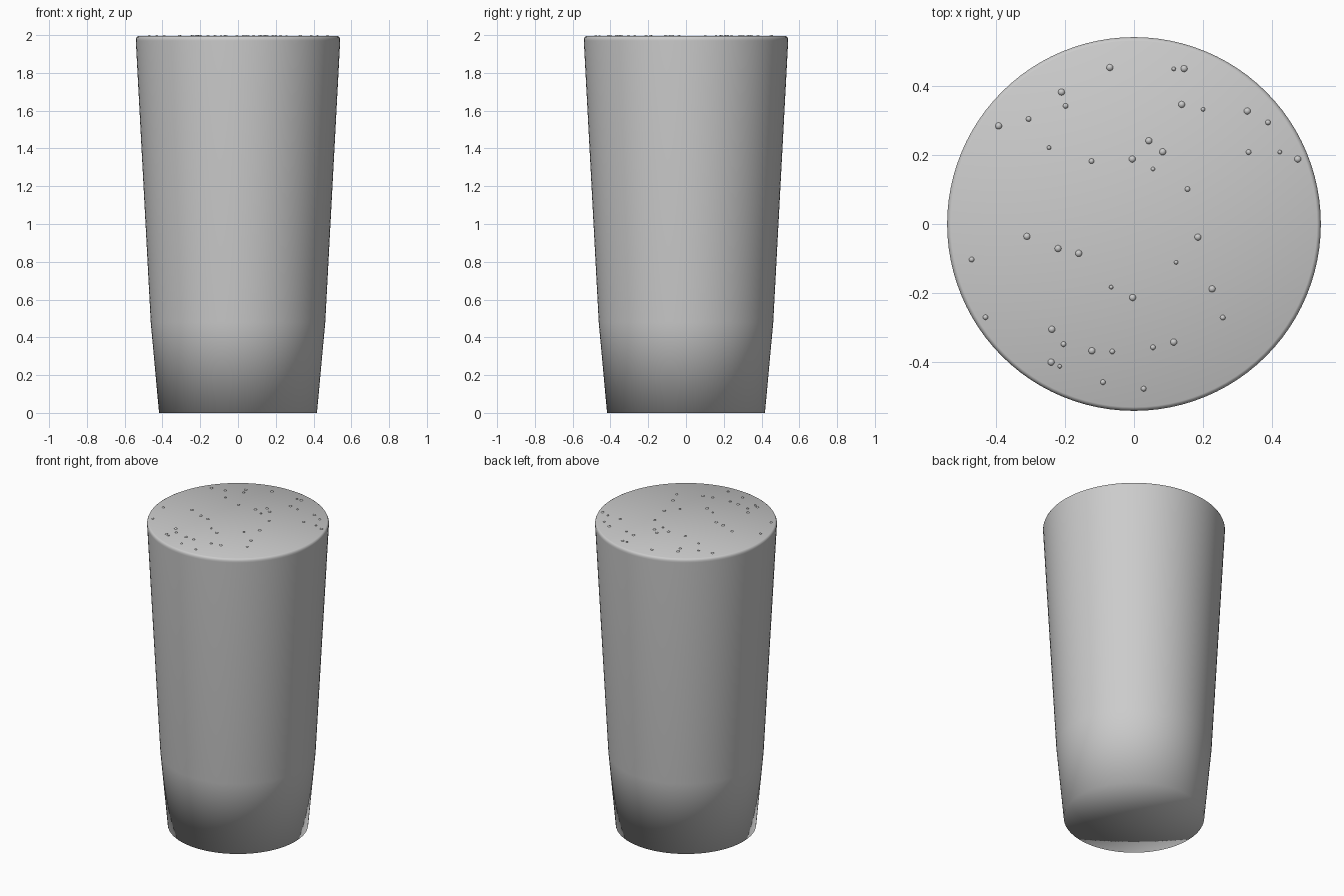
import bpy, bmesh
from math import sin, cos, tau
from mathutils import Matrix

if "Cube" in bpy.data.objects:
    bpy.data.objects.remove(bpy.data.objects["Cube"])

TOP = 1.994


def finish(bm, name):
    bmesh.ops.recalc_face_normals(bm, faces=bm.faces)
    me = bpy.data.meshes.new(name)
    bm.to_mesh(me)
    bm.free()
    me.polygons.foreach_set("use_smooth", [True] * len(me.polygons))
    ob = bpy.data.objects.new(name, me)
    bpy.context.collection.objects.link(ob)
    return ob


# Tapered tumbler body: lathe profile (radius, height), closed by centre fans
profile = [(0.418, 0), (0.462, 0.48), (0.541, 1.97), (0.541, 1.98),
           (0.537, 1.99), (0.53, TOP)]
N = 96
bm = bmesh.new()
rings = [[bm.verts.new((r * cos(tau * i / N), r * sin(tau * i / N), z))
          for i in range(N)] for r, z in profile]
for a, b in zip(rings, rings[1:]):
    for i in range(N):
        j = (i + 1) % N
        bm.faces.new((a[i], a[j], b[j], b[i]))
for ring, z in ((rings[0], 0), (rings[-1], TOP)):
    c = bm.verts.new((0, 0, z))
    for i in range(N):
        bm.faces.new((c, ring[i], ring[(i + 1) % N]))
finish(bm, "filled_tumbler")

# Small bubbles breaking the top surface, grouped by size: (x, y)
bubbles = {
    0.011: [(-.07, .453), (.145, .45), (-.21, .382), (-.392, .284), (.138, .346),
            (.328, .327), (.043, .241), (.083, .209), (-.005, .188), (.474, .188),
            (-.31, -.036), (-.16, -.085), (-.22, -.071), (.185, -.038),
            (-.004, -.213), (.226, -.188), (-.238, -.305), (-.122, -.367),
            (.115, -.342), (-.24, -.4)],
    0.008: [(-.305, .304), (-.198, .342), (-.123, .182), (.332, .208), (.155, .101),
            (.388, .294), (-.47, -.103), (-.43, -.27), (-.204, -.348),
            (-.063, -.369), (.055, -.357), (.257, -.271), (-.09, -.458),
            (.028, -.477)],
    0.006: [(.115, .449), (.2, .332), (-.246, .221), (.055, .159), (.422, .208),
            (.122, -.111), (-.066, -.183), (-.215, -.412)],
}
bm = bmesh.new()
for r, spots in bubbles.items():
    for x, y in spots:
        bmesh.ops.create_uvsphere(bm, u_segments=16, v_segments=8, radius=r,
                                  matrix=Matrix.Translation((x, y, 2.0 - r)))
finish(bm, "surface_bubbles")
